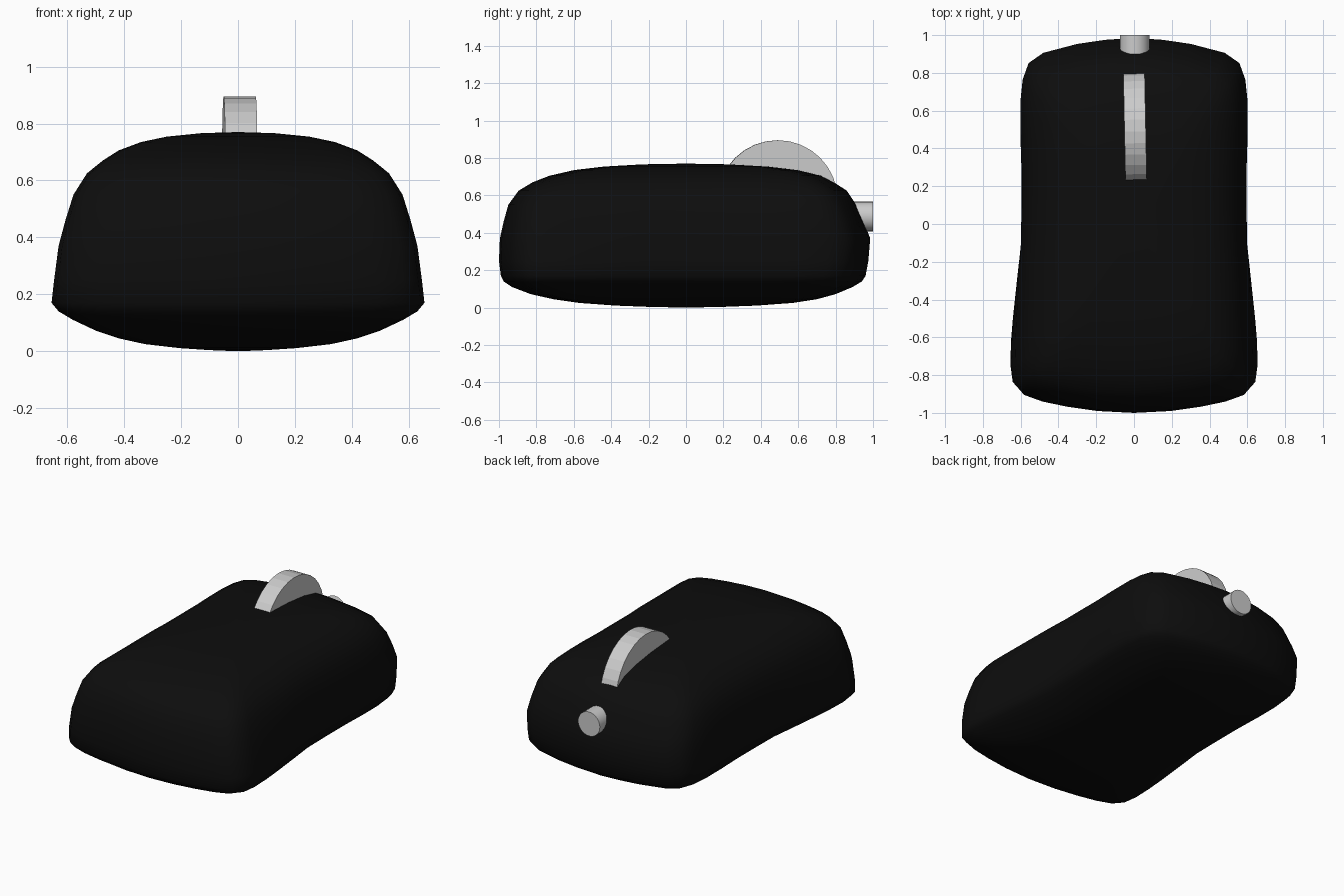
import bpy, bmesh, math

if "Cube" in bpy.data.objects:
    bpy.data.objects.remove(bpy.data.objects["Cube"])

# Right half of the plan outline: (width fraction, length fraction), front to back
OUTLINE = [(0, -1), (.3, -.99), (.55, -.967), (.75, -.94), (.9, -.905), (.98, -.845),
           (1, -.75), (1, -.62), (1, -.5), (1, -.38), (1, -.25), (.99, -.1), (.99, .1),
           (.99, .3), (1, .5), (1, .66), (.98, .78), (.93, .865), (.8, .92),
           (.5, .968), (.25, .99), (0, 1)]

# Stacked sections: (z, half width, front reach, back reach, flare at the front)
LEVELS = [(.004, .1, .2, .2, 0), (.011, .2, .38, .38, .1), (.025, .31, .57, .57, .3),
          (.045, .39, .71, .7, .5), (.072, .46, .83, .8, .7), (.11, .53, .93, .89, .9),
          (.14, .575, .975, .94, 1), (.17, .6, .99, .96, 1), (.25, .602, 1, .975, .8),
          (.37, .6, .995, .985, .55), (.46, .587, .975, .95, .35), (.55, .567, .95, .91, .2),
          (.625, .525, .895, .86, .1), (.67, .475, .82, .79, 0), (.705, .42, .73, .725, 0),
          (.735, .34, .6, .6, 0), (.754, .25, .44, .44, 0), (.766, .13, .23, .23, 0)]


def ring_points(z, w, front, back, flare):
    half = []
    for g, u in OUTLINE:
        t = min(max(-u / .75, 0), 1)
        x = g * (w + .055 * flare * t * t * (3 - 2 * t))
        half.append((x, u * (front if u < 0 else back), z))
    return half + [(-x, y, z) for x, y, z in half[-2:0:-1]]


# Rounded shell, lofted through the sections
bm = bmesh.new()
rings = [[bm.verts.new(p) for p in ring_points(*lv)] for lv in LEVELS]
n = len(rings[0])
for a, b in zip(rings, rings[1:]):
    for i in range(n):
        j = (i + 1) % n
        bm.faces.new((a[i], a[j], b[j], b[i]))
bottom, top = bm.verts.new((0, 0, 0)), bm.verts.new((0, 0, .77))
for i in range(n):
    j = (i + 1) % n
    bm.faces.new((bottom, rings[0][j], rings[0][i]))
    bm.faces.new((top, rings[-1][i], rings[-1][j]))
bmesh.ops.recalc_face_normals(bm, faces=bm.faces)
mesh = bpy.data.meshes.new("shell")
bm.to_mesh(mesh)
bm.free()
mesh.shade_smooth()
shell = bpy.data.objects.new("shell", mesh)
bpy.context.collection.objects.link(shell)
black = bpy.data.materials.new("black")
black.diffuse_color = (.004, .004, .004, 1)
black.use_nodes = True
black.node_tree.nodes["Principled BSDF"].inputs["Base Color"].default_value = black.diffuse_color
mesh.materials.append(black)

# Scroll wheel, half sunk in the shell and very slightly turned
bpy.ops.mesh.primitive_cylinder_add(vertices=32, radius=.32, depth=.113,
                                    location=(.006, .49, .575),
                                    rotation=(0, math.pi / 2, .02))
bpy.context.object.name = "scroll_wheel"

# Cable stub on the back end
bpy.ops.mesh.primitive_cylinder_add(vertices=32, radius=.079, depth=.2,
                                    location=(.004, .9, .487),
                                    rotation=(math.pi / 2, 0, 0))
bpy.context.object.name = "cable_stub"
bpy.ops.object.shade_smooth_by_angle()
